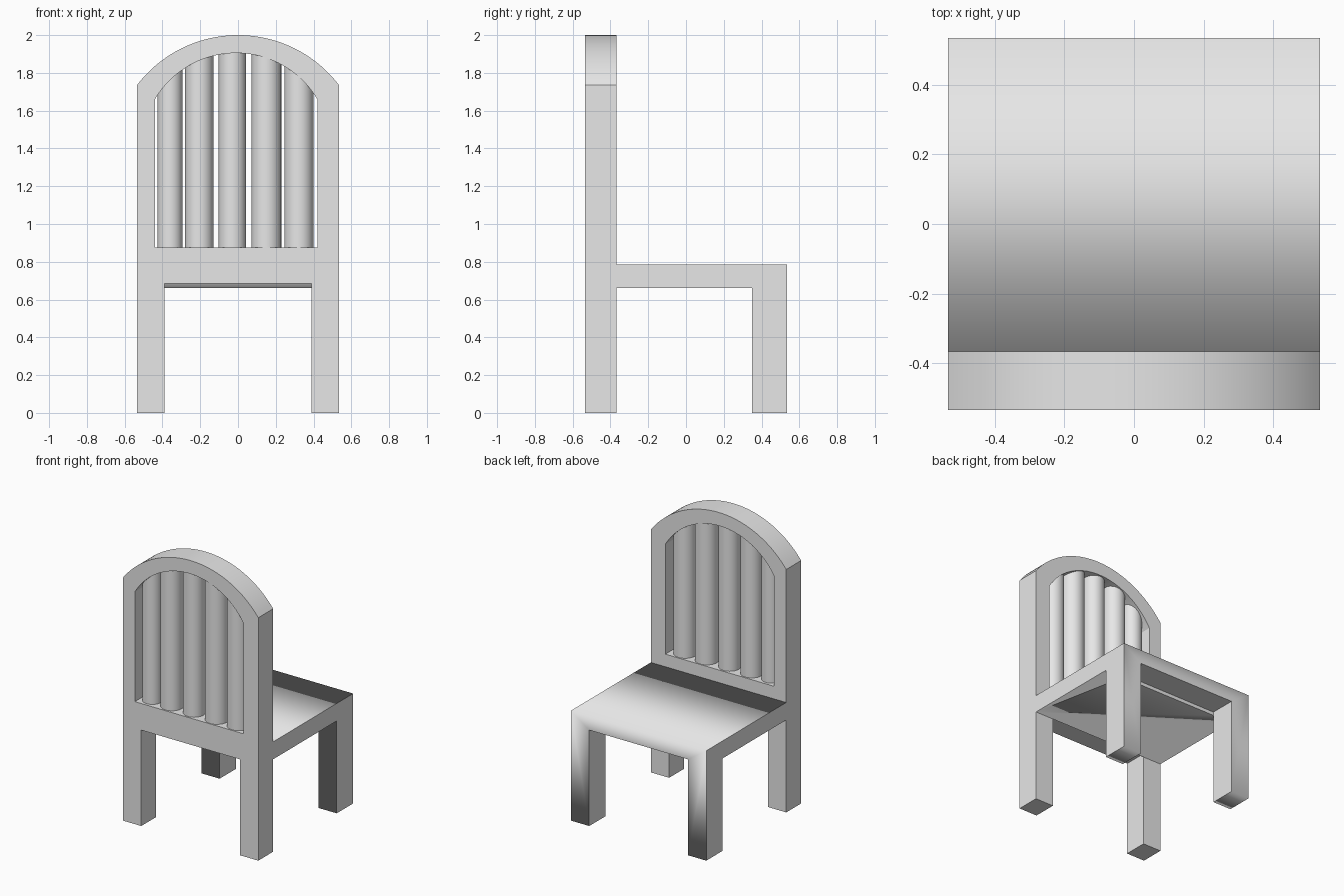
import bpy
from math import sqrt, sin, cos, asin, pi

if "Cube" in bpy.data.objects:
    bpy.data.objects.remove(bpy.data.objects["Cube"], do_unlink=True)

grey = bpy.data.materials.new("plain grey")
grey.use_nodes = True
grey.diffuse_color = (0.8, 0.8, 0.8, 1)
for node in grey.node_tree.nodes:
    if node.type == 'BSDF_PRINCIPLED':
        node.inputs["Base Color"].default_value = grey.diffuse_color


def select(ob):
    bpy.ops.object.select_all(action='DESELECT')
    ob.select_set(True)
    bpy.context.view_layer.objects.active = ob


def arc(cx, half, spring, top, steps=40):
    """Circular arch from the right spring point over to the left one."""
    rise = top - spring
    r = (half * half + rise * rise) / (2 * rise)
    a = asin(half / r)
    angles = [a - 2 * a * i / steps for i in range(steps + 1)]
    return [(cx + r * sin(t), top - r + r * cos(t)) for t in angles]


def extruded(name, outlines, half_depth, location, rotation):
    """Filled outlines (later ones are holes), extruded both ways."""
    curve = bpy.data.curves.new(name, 'CURVE')
    curve.dimensions = '2D'
    curve.fill_mode = 'BOTH'
    curve.extrude = half_depth
    for points in outlines:
        spline = curve.splines.new('POLY')
        spline.points.add(len(points) - 1)
        for p, (u, v) in zip(spline.points, points):
            p.co = (u, v, 0, 1)
        spline.use_cyclic_u = True
    ob = bpy.data.objects.new(name, curve)
    bpy.context.collection.objects.link(ob)
    ob.location, ob.rotation_euler = location, rotation
    select(ob)
    bpy.ops.object.convert(target='MESH')
    ob = bpy.context.object
    bpy.ops.object.mode_set(mode='EDIT')
    bpy.ops.mesh.select_all(action='SELECT')
    bpy.ops.mesh.remove_doubles(threshold=0.0001)
    bpy.ops.mesh.normals_make_consistent(inside=False)
    bpy.ops.object.mode_set(mode='OBJECT')
    bpy.ops.object.transform_apply(location=True, rotation=True, scale=True)
    ob.data.materials.clear()
    ob.data.materials.append(grey)
    return ob


HALF, LEG_IN = 0.535, 0.39
SEAT_TOP, SEAT_LOW, RAIL_LOW = 0.785, 0.66, 0.685
BACK_Y, BACK_HALF = -0.451, 0.084
SEAT_BACK = BACK_Y + BACK_HALF

# Backrest with its two legs, arched top and arched opening
outline = [(-HALF, 0), (-LEG_IN, 0), (-LEG_IN, RAIL_LOW),
           (LEG_IN, RAIL_LOW), (LEG_IN, 0), (HALF, 0)]
outline += arc(0, HALF, 1.735, 2.0)
WIN_X, WIN_HALF, WIN_LOW, WIN_SPRING, WIN_TOP = -0.01, 0.43, 0.875, 1.66, 1.905
window = [(WIN_X - WIN_HALF, WIN_LOW), (WIN_X + WIN_HALF, WIN_LOW)]
window += arc(WIN_X, WIN_HALF, WIN_SPRING, WIN_TOP)
back = extruded("backrest_and_legs", [outline, window], BACK_HALF,
                (0, BACK_Y, 0), (pi / 2, 0, 0))
select(back)
bpy.ops.object.shade_smooth_by_angle(angle=0.5)

# Seat and the other two legs: side profile, then the gap between the legs
LEG_Y = 0.35
side = [(SEAT_BACK, SEAT_LOW), (LEG_Y, SEAT_LOW), (LEG_Y, 0),
        (HALF, 0), (HALF, SEAT_TOP), (SEAT_BACK, SEAT_TOP)]
seat = extruded("seat_and_legs", [side], HALF, (0, 0, 0), (pi / 2, 0, pi / 2))

y0, y1, z0 = LEG_Y - 0.0005, 0.7, -0.1
bpy.ops.mesh.primitive_cube_add(
    size=1, location=(0, (y0 + y1) / 2, (z0 + RAIL_LOW) / 2))
cutter = bpy.context.object
cutter.name = "leg_gap_cutter"
cutter.scale = (2 * LEG_IN, y1 - y0, RAIL_LOW - z0)
cutter.hide_render = True
select(seat)
cut = seat.modifiers.new("leg gap", 'BOOLEAN')
cut.operation = 'DIFFERENCE'
cut.solver = 'EXACT'
cut.object = cutter
bpy.ops.object.modifier_apply(modifier=cut.name)
bpy.data.objects.remove(cutter, do_unlink=True)

# Round slats, each reaching just into the arch above it
rise = WIN_TOP - WIN_SPRING
win_r = (WIN_HALF ** 2 + rise ** 2) / (2 * rise)
slats = [(-0.36, 0.066), (-0.205, 0.075), (-0.03, 0.073), (0.15, 0.079), (0.322, 0.077)]
for i, (x, r) in enumerate(slats):
    near = max(0, abs(x - WIN_X) - r)
    top = WIN_TOP - win_r + sqrt(win_r ** 2 - near ** 2) + 0.008
    low = WIN_LOW - 0.02
    bpy.ops.mesh.primitive_cylinder_add(
        vertices=32, radius=r, depth=top - low,
        location=(x, BACK_Y, (top + low) / 2))
    slat = bpy.context.object
    slat.name = f"back_slat_{i + 1}"
    slat.data.materials.append(grey)
    bpy.ops.object.shade_smooth_by_angle(angle=0.6)
